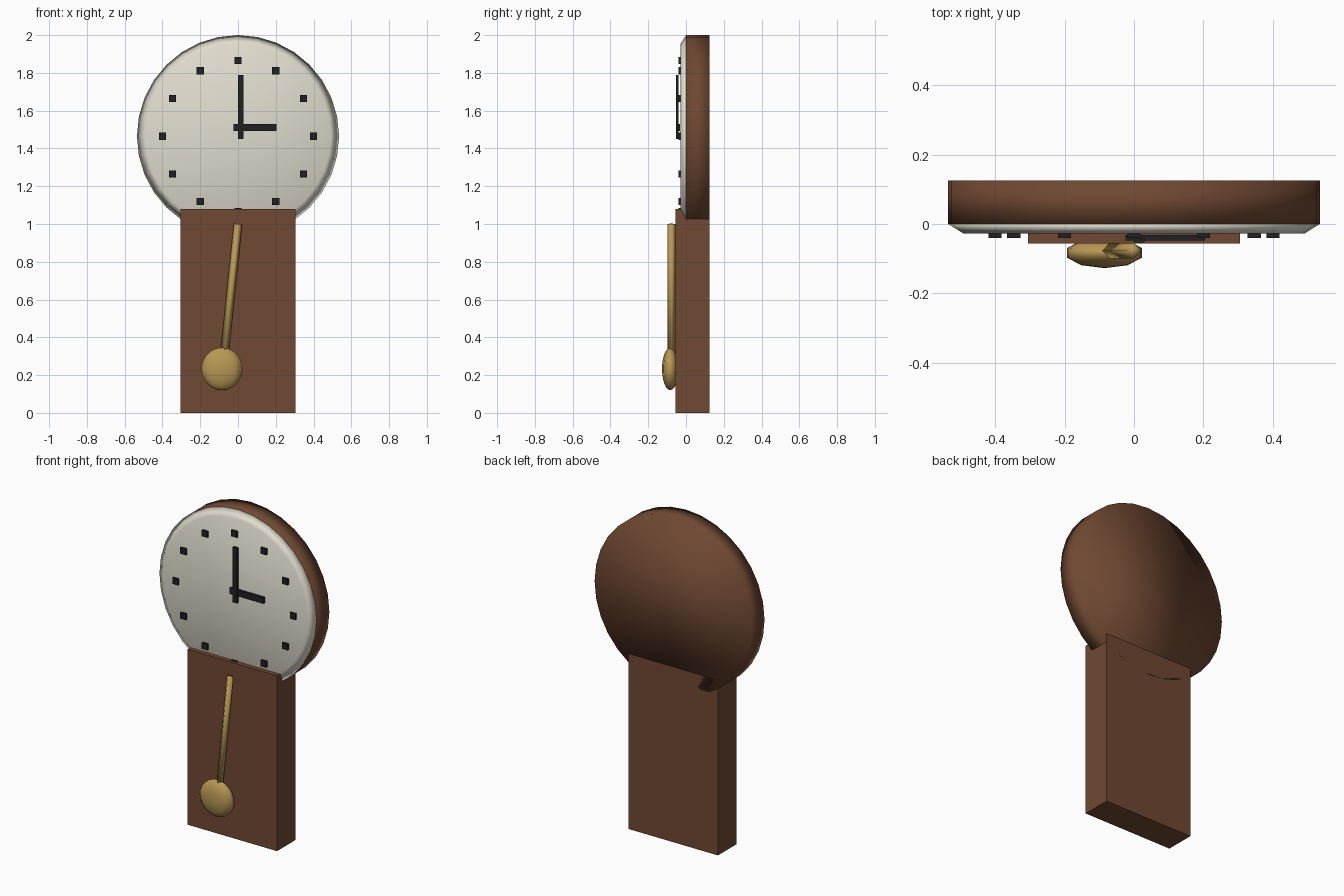
import bpy, bmesh, math
from mathutils import Matrix, Vector

if "Cube" in bpy.data.objects:
    bpy.data.objects.remove(bpy.data.objects["Cube"])


def material(name, rgb):
    m = bpy.data.materials.new(name)
    m.use_nodes = True
    m.diffuse_color = (*rgb, 1)
    m.node_tree.nodes["Principled BSDF"].inputs["Base Color"].default_value = (*rgb, 1)
    return m


wood = material("brown wood", (0.16, 0.065, 0.032))
cream = material("cream dial", (0.75, 0.72, 0.62))
black = material("black", (0.015, 0.015, 0.017))
brass = material("brass", (0.48, 0.31, 0.09))


def finish(name, bm, mat, smooth=False):
    mesh = bpy.data.meshes.new(name)
    for f in bm.faces:
        f.smooth = smooth
    bm.to_mesh(mesh)
    bm.free()
    mesh.materials.append(mat)
    ob = bpy.data.objects.new(name, mesh)
    bpy.context.collection.objects.link(ob)
    return ob


def box(name, lo, hi, mat):
    lo, hi = Vector(lo), Vector(hi)
    bm = bmesh.new()
    bmesh.ops.create_cube(bm, size=1, matrix=Matrix.Translation((lo + hi) / 2) @ Matrix.Diagonal((*(hi - lo), 1)))
    return finish(name, bm, mat)


def cone(name, start, end, r1, r2, sides, mat):
    start, end = Vector(start), Vector(end)
    axis = end - start
    turn = axis.to_track_quat("Z", "Y").to_matrix().to_4x4()
    bm = bmesh.new()
    bmesh.ops.create_cone(bm, cap_ends=True, segments=sides, radius1=r1, radius2=r2, depth=axis.length,
                          matrix=Matrix.Translation((start + end) / 2) @ turn)
    return finish(name, bm, mat, True)


# Case and round head
centre_z, head_r = 1.465, 0.535
box("case", (-0.305, -0.056, 0), (0.305, 0.125, 1.08), wood)
cone("head", (0, 0.125, centre_z), (0, 0, centre_z), head_r, head_r, 32, wood)
cone("dial", (0, 0, centre_z), (0, -0.028, centre_z), head_r, 0.49, 32, cream)

# Hour markers
for i in range(12):
    a = i * math.tau / 12
    x, z = 0.4 * math.sin(a), centre_z + 0.4 * math.cos(a)
    box(f"hour_marker_{i + 1}", (x - 0.019, -0.04, z - 0.019), (x + 0.019, -0.024, z + 0.019), black)

# Hands
box("minute_hand", (0, -0.053, 1.45), (0.03, -0.04, 1.79), black)
box("hour_hand", (-0.025, -0.047, 1.492), (0.205, -0.032, 1.53), black)

# Pendulum
cone("pendulum_rod", (-0.078, -0.077, 0.25), (0, -0.077, 1.0), 0.022, 0.022, 4, brass)
bm = bmesh.new()
bmesh.ops.create_uvsphere(bm, u_segments=10, v_segments=12, radius=1,
                          matrix=Matrix.Translation((-0.085, -0.083, 0.233)) @ Matrix.Diagonal((0.114, 0.044, 0.113, 1)))
finish("pendulum_bob", bm, brass, True)
